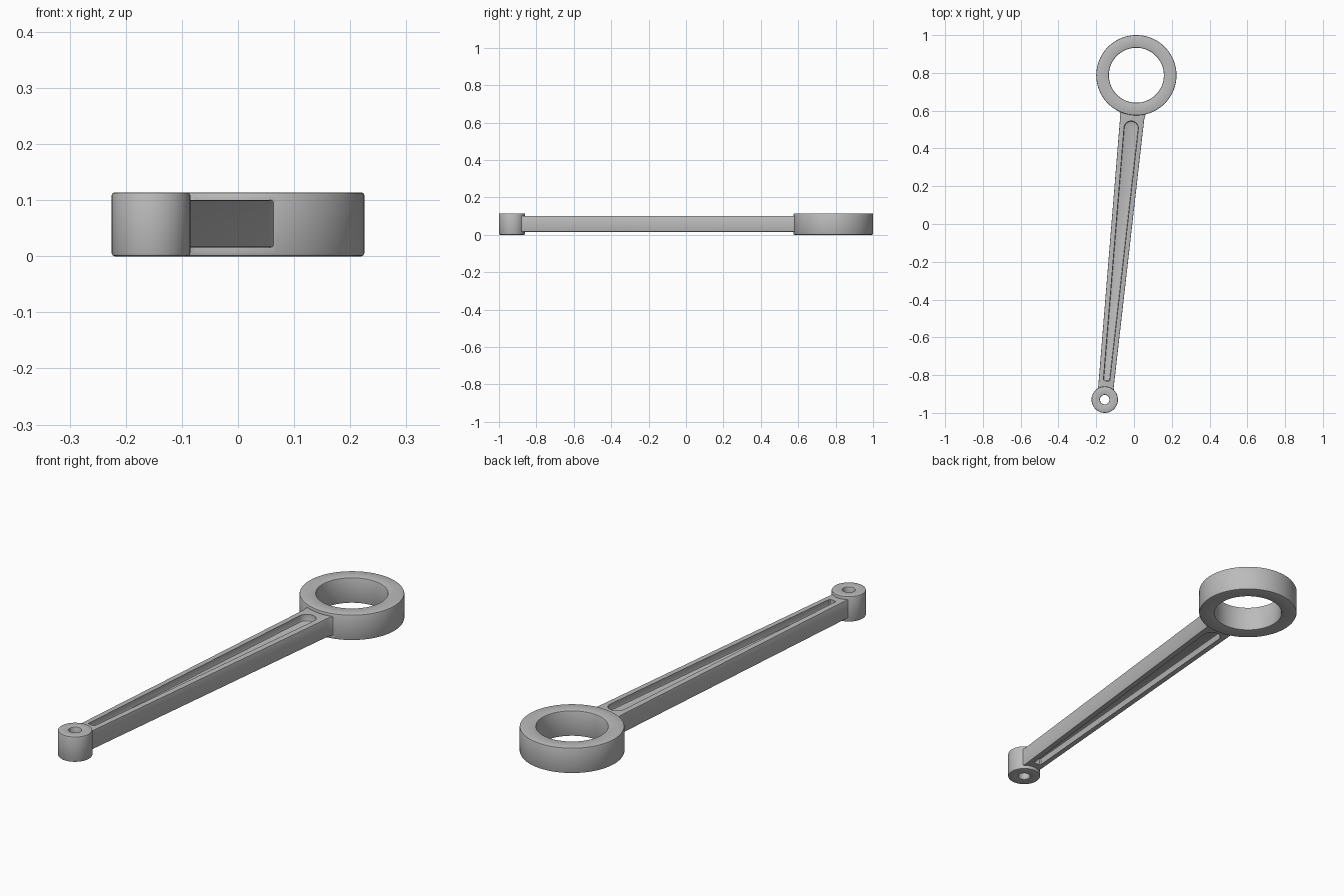
import bpy, bmesh, math
from mathutils import Matrix

cube = bpy.data.objects.get("Cube")
if cube:
    bpy.data.objects.remove(cube, do_unlink=True)

SMALL, BIG = (-0.155, -0.93), (0.0125, 0.7875)   # eye centres
HEIGHT = 0.114
Z0, Z1, WEB = 0.016, 0.1, 0.012                  # shank faces, half web
dx, dy = BIG[0] - SMALL[0], BIG[1] - SMALL[1]
LENGTH = math.hypot(dx, dy)
# Local frame: x runs from the small eye to the big eye
ALONG = Matrix.Translation((*SMALL, 0)) @ Matrix.Rotation(math.atan2(dy, dx), 4, 'Z')

steel = bpy.data.materials.new("grey steel")
steel.use_nodes = True
GREY = (0.5, 0.5, 0.5, 1)
steel.diffuse_color = GREY
steel.node_tree.nodes["Principled BSDF"].inputs["Base Color"].default_value = GREY


def make(name, bm):
    bmesh.ops.recalc_face_normals(bm, faces=bm.faces[:])
    mesh = bpy.data.meshes.new(name)
    bm.to_mesh(mesh)
    bm.free()
    mesh.materials.append(steel)
    obj = bpy.data.objects.new(name, mesh)
    bpy.context.collection.objects.link(obj)
    return obj


def prism(name, outline, z0, z1, bevel):
    """Extrude an outline upwards and round its rims."""
    bm = bmesh.new()
    face = bm.faces.new([bm.verts.new((x, y, z0)) for x, y in outline])
    top = bmesh.ops.extrude_face_region(bm, geom=[face])["geom"]
    for v in top:
        if isinstance(v, bmesh.types.BMVert):
            v.co.z = z1
    rims = [e for e in bm.edges if abs(e.verts[0].co.z - e.verts[1].co.z) < 1e-5]
    bmesh.ops.bevel(bm, geom=rims, offset=bevel, segments=2, profile=0.5, affect='EDGES')
    bm.transform(ALONG)
    return make(name, bm)


def eye(name, centre, outer, inner, steps, b=0.005):
    """Spin a ring section with softened corners."""
    bm = bmesh.new()
    section = []
    for r, z, sr, sz in ((inner, 0, 1, 1), (outer, 0, -1, 1),
                         (outer, HEIGHT, -1, -1), (inner, HEIGHT, 1, -1)):
        corner = [(r + sr * b * (1 - math.cos(a)), z + sz * b * (1 - math.sin(a)))
                  for a in (0, math.pi / 4, math.pi / 2)]
        section += corner if sr == sz else corner[::-1]
    rings = []
    for i in range(steps):
        a = math.tau * i / steps
        rings.append([bm.verts.new((centre[0] + r * math.cos(a),
                                    centre[1] + r * math.sin(a), z)) for r, z in section])
    n = len(section)
    for i in range(steps):
        p, q = rings[i], rings[(i + 1) % steps]
        for j in range(n):
            k = (j + 1) % n
            bm.faces.new((p[j], q[j], q[k], p[k]))
    return make(name, bm)


def combine(target, other, operation):
    mod = target.modifiers.new(operation.title(), 'BOOLEAN')
    mod.operation, mod.object, mod.solver = operation, other, 'EXACT'
    bpy.context.view_layer.objects.active = target
    bpy.ops.object.modifier_apply(modifier=mod.name)
    bpy.data.objects.remove(other, do_unlink=True)


def mirrored(half):
    return half + [(x, -y) for x, y in reversed(half)]


# Tapered shank, flaring a little where it meets the eyes
shank = prism("connecting_rod", mirrored([
    (0.04, 0.045), (0.07, 0.041), (LENGTH - 0.23, 0.064),
    (LENGTH - 0.205, 0.068), (LENGTH - 0.18, 0.08)]), Z0, Z1, 0.003)

# Tapered channels with a rounded wide end, cut in both faces
tip, r = 1.444, 0.038
slot = [(0.1, 0.013), (0.104, 0.017)]
slot += [(tip + r * math.sin(a), r * math.cos(a))
         for a in (math.pi / 2 * i / 8 for i in range(8))]
slot = slot + [(tip + r, 0)] + [(x, -y) for x, y in reversed(slot)]
middle = (Z0 + Z1) / 2
for side in (1, -1):
    lo, hi = sorted((middle + side * WEB, middle + side * 0.08))
    combine(shank, prism("channel_cutter", slot, lo, hi, 0.006), 'DIFFERENCE')

# Big and small eyes joined to the shank
combine(shank, eye("big_eye", BIG, 0.2125, 0.1455, 96), 'UNION')
combine(shank, eye("small_eye", SMALL, 0.07, 0.025, 64), 'UNION')

bpy.ops.object.select_all(action='DESELECT')
shank.select_set(True)
bpy.context.view_layer.objects.active = shank
bpy.ops.object.shade_smooth_by_angle(angle=math.radians(35))
